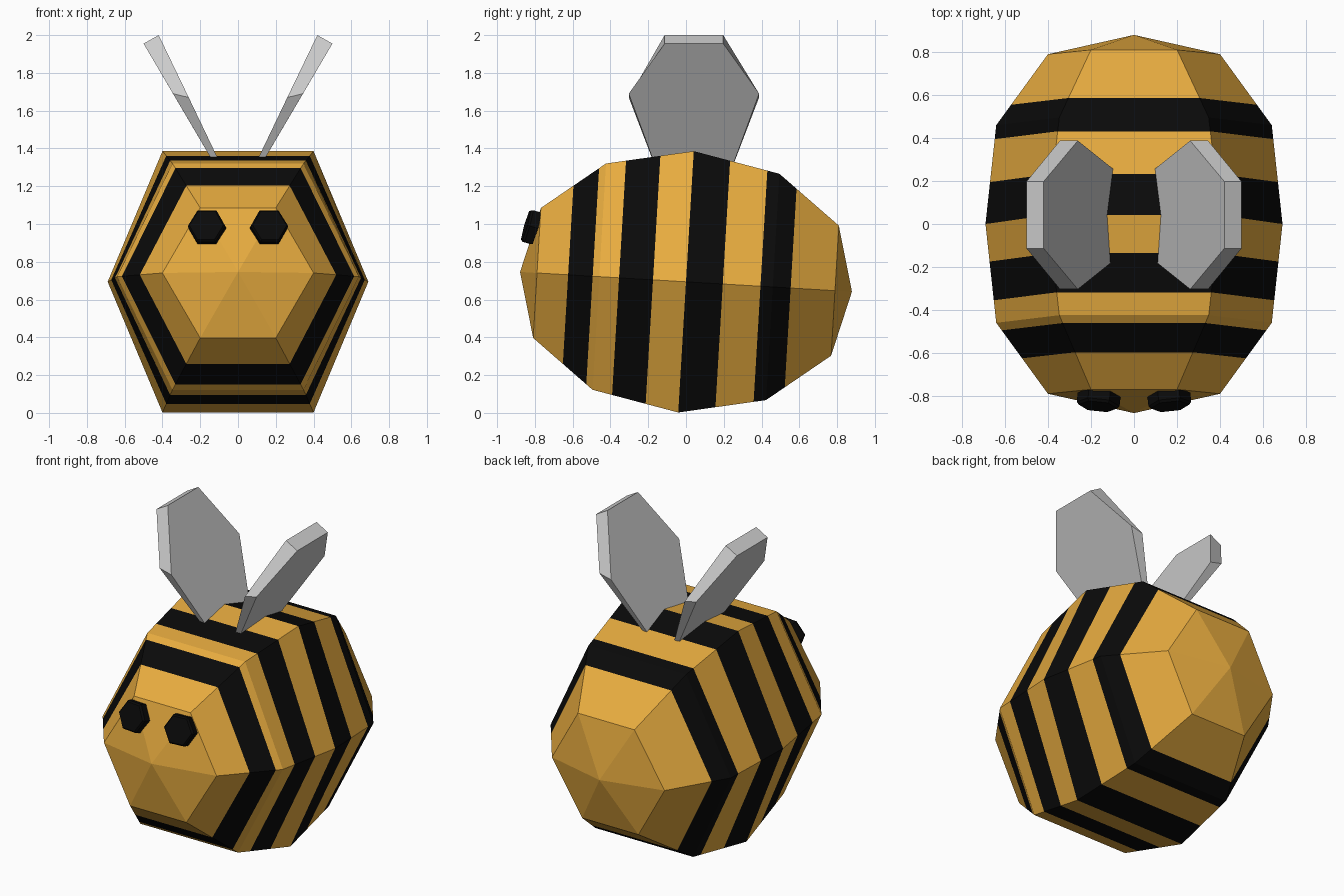
import bpy, bmesh
from math import radians, cos, sin, pi
from mathutils import Matrix, Vector

if "Cube" in bpy.data.objects:
    bpy.data.objects.remove(bpy.data.objects["Cube"])


def material(name, rgb):
    m = bpy.data.materials.new(name)
    m.diffuse_color = (*rgb, 1)
    m.use_nodes = True
    m.node_tree.nodes["Principled BSDF"].inputs["Base Color"].default_value = m.diffuse_color
    return m


GOLD = material("gold", (0.80, 0.41, 0.05))
BLACK = material("black", (0.003, 0.003, 0.003))


def finish(bm, name, mats=(), matrix=Matrix()):
    bmesh.ops.recalc_face_normals(bm, faces=bm.faces)
    bm.transform(matrix)
    me = bpy.data.meshes.new(name)
    bm.to_mesh(me)
    bm.free()
    for m in mats:
        me.materials.append(m)
    ob = bpy.data.objects.new(name, me)
    bpy.context.collection.objects.link(ob)
    return ob


def loft(bm, sections):
    """Skin matching closed loops, return the vertex rings."""
    rings = [[bm.verts.new(p) for p in s] for s in sections]
    for a, b in zip(rings, rings[1:]):
        n = len(a)
        for i in range(n):
            bm.faces.new((a[i], a[(i + 1) % n], b[(i + 1) % n], b[i]))
    return rings


# Body: six-sided barrel; profile of (y, half side width, half top width, half height)
PROFILE = [(-0.79, 0.40, 0.20, 0.345), (-0.46, 0.64, 0.347, 0.60),
           (0.0, 0.69, 0.40, 0.693),
           (0.46, 0.64, 0.347, 0.60), (0.79, 0.40, 0.20, 0.345)]
STRIPES = [(-0.625, -0.495), (-0.355, -0.175), (0.0, 0.195), (0.395, 0.555)]


def section(y):
    for a, b in zip(PROFILE, PROFILE[1:]):
        if a[0] <= y <= b[0]:
            t = (y - a[0]) / (b[0] - a[0])
            w, tw, h = (p + (q - p) * t for p, q in zip(a[1:], b[1:]))
            return [(w, y, 0), (tw, y, h), (-tw, y, h),
                    (-w, y, 0), (-tw, y, -h), (tw, y, -h)]


bm = bmesh.new()
cuts = sorted({p[0] for p in PROFILE} | {y for s in STRIPES for y in s})
rings = loft(bm, [section(y) for y in cuts])
for f in bm.faces:
    y = f.calc_center_median().y
    f.material_index = int(any(a < y < b for a, b in STRIPES))
for ring, y in ((rings[0], -0.88), (rings[-1], 0.88)):
    tip = bm.verts.new((0, y, 0))
    for i in range(6):
        bm.faces.new((ring[i], ring[(i + 1) % 6], tip))
tilt = Matrix.Translation((0, 0, 0.694)) @ Matrix.Rotation(radians(-3.4), 4, 'X')
finish(bm, "striped_body", (GOLD, BLACK), tilt)

for side, label in ((-1, "left"), (1, "right")):
    # Eye: thin hexagonal disc lying on the sloping face
    bm = bmesh.new()
    loop = [(0.1 * cos(i * pi / 3), 0.1 * sin(i * pi / 3)) for i in range(6)]
    rings = loft(bm, [[(x * s, d, z * s) for x, z in loop]
                      for d, s in ((0.03, 1), (-0.015, 1), (-0.027, 0.9))])
    bm.faces.new(rings[0])
    bm.faces.new(rings[-1])
    place = (Matrix.Translation((side * 0.165, -0.822, 0.985))
             @ Matrix.Rotation(radians(side * 6), 4, 'Z')
             @ Matrix.Rotation(radians(-16), 4, 'X'))
    finish(bm, label + "_eye", (BLACK,), place)

    # Wing: tapered six-sided slab leaning outward, root sunk in the body
    def outline(tip, mid, root):
        rows = ((tip, 0.155), (mid, 0.345), (root, 0.165))
        return ([(side * x, 0.042 + w, z) for (x, z), w in rows]
                + [(side * x, 0.042 - w, z) for (x, z), w in reversed(rows)])

    bm = bmesh.new()
    rings = loft(bm, [outline((0.42, 2.0), (0.261, 1.67), (0.036, 1.2)),
                      outline((0.50, 1.955), (0.344, 1.69), (0.056, 1.2))])
    bm.faces.new(rings[0])
    bm.faces.new(rings[1])
    finish(bm, label + "_wing")
